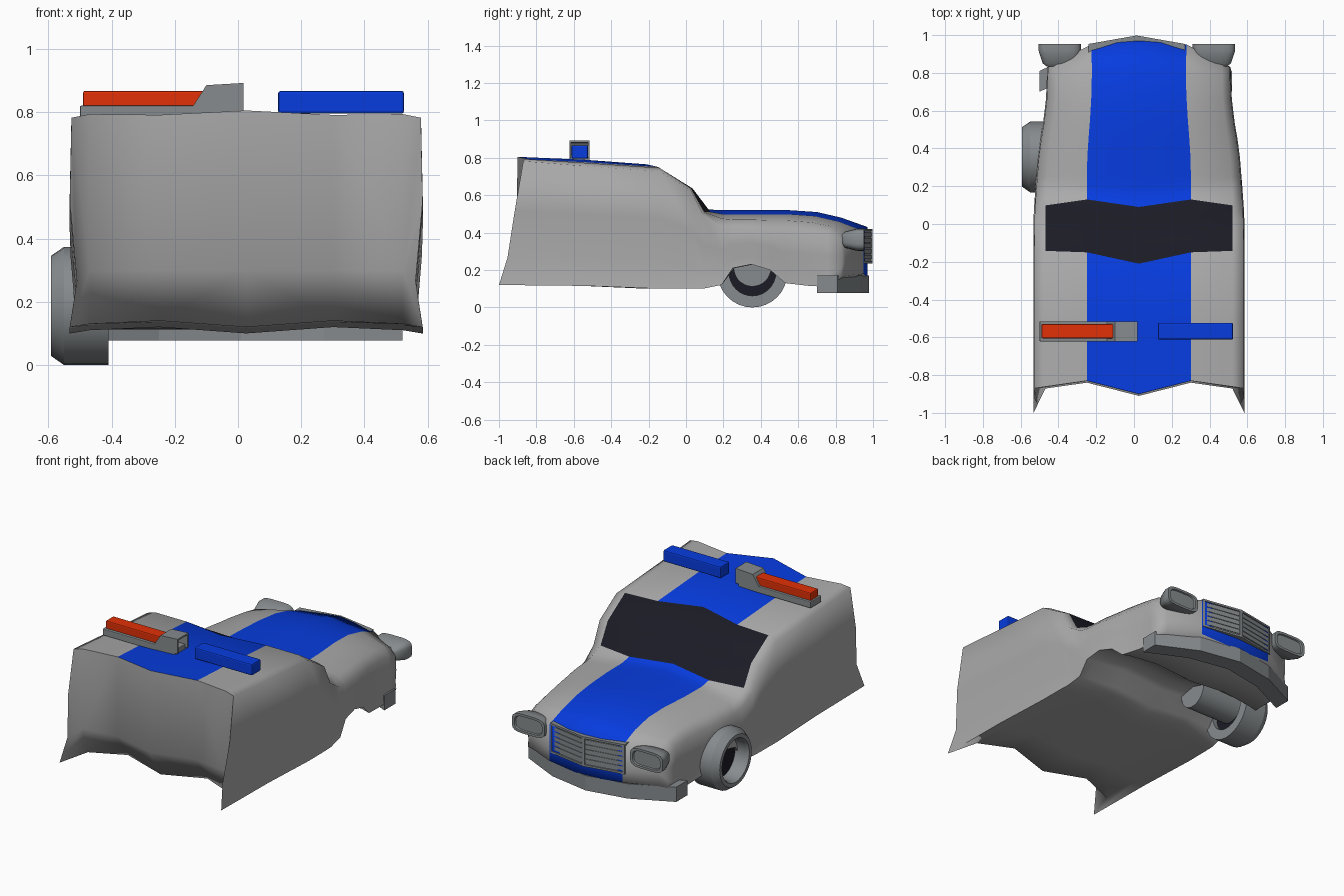
import bpy, bmesh, math

if "Cube" in bpy.data.objects:
    bpy.data.objects.remove(bpy.data.objects["Cube"])

CX = 0.026  # the car sits slightly off centre because of its single wheel


def mat(name, r, g, b):
    m = bpy.data.materials.new(name)
    m.diffuse_color = (r, g, b, 1)
    m.use_nodes = True
    m.node_tree.nodes["Principled BSDF"].inputs["Base Color"].default_value = m.diffuse_color
    return m


GREY = mat("body grey", .40, .40, .40)
BLUE = mat("blue", .002, .045, .74)
GLASS = mat("dark glass", .011, .011, .019)
METAL = mat("metal grey", .24, .26, .27)
RED = mat("red", .76, .03, .002)


def shade(ob, angle):
    bpy.ops.object.select_all(action='DESELECT')
    bpy.context.view_layer.objects.active = ob
    ob.select_set(True)
    bpy.ops.object.shade_smooth_by_angle(angle=math.radians(angle))


def make(name, verts, faces, mats, smooth=None, bevel=0, weld=False, tags=None):
    me = bpy.data.meshes.new(name)
    me.from_pydata([tuple(v) for v in verts], [], faces)
    for m in mats:
        me.materials.append(m)
    if tags:
        for p, t in zip(me.polygons, tags):
            p.material_index = t
    bm = bmesh.new()
    bm.from_mesh(me)
    if weld:
        bmesh.ops.remove_doubles(bm, verts=bm.verts, dist=.0005)
    bmesh.ops.recalc_face_normals(bm, faces=bm.faces)
    bm.to_mesh(me)
    bm.free()
    ob = bpy.data.objects.new(name, me)
    bpy.context.collection.objects.link(ob)
    if bevel:
        b = ob.modifiers.new("bevel", 'BEVEL')
        b.width = bevel
        b.segments = 2
    if smooth:
        shade(ob, smooth)
    return ob


def prism(name, poly, axis, a, b, m, bevel=0):
    """Extrude a 2D polygon along axis 'y' (poly is x,z) or 'z' (poly is x,y)."""
    n = len(poly)
    put = (lambda p, t: (p[0], t, p[1])) if axis == 'y' else (lambda p, t: (p[0], p[1], t))
    v = [put(p, a) for p in poly] + [put(p, b) for p in poly]
    f = [(i, (i + 1) % n, n + (i + 1) % n, n + i) for i in range(n)]
    f += [tuple(range(n)), tuple(range(2 * n - 1, n - 1, -1))]
    return make(name, v, f, [m], bevel=bevel)


def box(name, x0, x1, y0, y1, z0, z1, m, bevel=0):
    return prism(name, [(x0, y0), (x1, y0), (x1, y1), (x0, y1)], 'z', z0, z1, m, bevel)


def loft(name, rings, m, smooth=40, closed=False):
    n, v, f = len(rings[0]), [p for r in rings for p in r], []
    k = len(rings)
    for j in range(k if closed else k - 1):
        a, b = j * n, ((j + 1) % k) * n
        f += [(a + i, a + (i + 1) % n, b + (i + 1) % n, b + i) for i in range(n)]
    if not closed:
        f += [tuple(range(n)), tuple(range((k - 1) * n, k * n))]
    return make(name, v, f, [m], smooth)


# Body: cross-sections (y centre, y stripe, y edge, half width, top z, edge z, bottom z)
S = [(-.90, -.83, -.87, .558, .805, .782, .12),
     (-.55, -.53, -.53, .559, .790, .755, .115),
     (-.21, -.15, -.14, .559, .765, .728, .10),
     (.00, .035, .025, .558, .65, .625, .10),
     (.09, .13, .09, .555, .525, .495, .10),
     (.19, .20, .19, .548, .52, .43, .12),
     (.26, .26, .25, .543, .52, .42, .21),
     (.36, .36, .35, .535, .52, .42, .23),
     (.46, .46, .45, .522, .52, .41, .20),
     (.55, .55, .53, .508, .52, .41, .13),
     (.70, .69, .66, .492, .51, .40, .115),
     (.83, .82, .76, .488, .48, .39, .11),
     (.97, .95, .83, .486, .43, .36, .16)]
NX = 9  # strips per half section: 3 on top, 3 down the side, 3 underneath
verts, faces, tags = [], [], []


def half(s, first):
    yc, ys, ye, w, zt, ze, zb = s
    x1 = min(.275, .51 * w) if zt > .45 else .252
    x2 = min(.495, .9 * w)
    y2 = ys + (ye - ys) * (x2 - x1) / (w - x1)
    low = -1.0 if first else ye            # the rear corners flare backwards
    under = .10 if first else 0
    skirt = .96 if ye < .15 else .99       # the cabin narrows above its flared skirt
    z1 = zt - (.014 if yc < .1 else .022)
    z2 = zt + (ze - zt) * .5
    return [(0, yc, zt), (x1, ys, z1), (x2, y2, z2), (w * .99, ye, ze),
            (w, ye + (low - ye) * .35, ze * .6 + zb * .4),
            (w * skirt, ye + (low - ye) * .65, ze * .22 + zb * .78),
            (w, low, zb), (x2, y2 + under * .5, zb + .01), (x1, ys + under, zb + .02), (0, yc + under, zb)]


for side in (1, -1):
    base = len(verts)
    rings = [half(s, i == 0) for i, s in enumerate(S)]
    for r in rings:
        verts += [(CX + side * x, y, z) for x, y, z in r]
    for j in range(len(S) - 1):
        for i in range(NX):
            a, b = base + j * 10 + i, base + (j + 1) * 10 + i
            faces.append((a, a + 1, b + 1, b))
            tags.append(2 if j in (2, 3) and i < 2 else 1 if i == 0 else 0)
    # rear and front closing walls with a middle row so the rear can tuck under
    for j, mz, tag in ((0, .30, 0), (len(S) - 1, .25, 1)):
        r, o, m = rings[j], base + j * 10, len(verts)
        for i in range(3):
            x, y, z = r[i]
            verts.append((CX + side * x, y - (.01 if j == 0 else 0), mz))
        for i in range(2):
            faces.append((o + i, o + i + 1, m + i + 1, m + i))
            faces.append((m + i, m + i + 1, o + 8 - i, o + 9 - i))
            tags += [tag if i == 0 else 0] * 2
        faces.append((o + 2, o + 3, o + 4, o + 5, m + 2))
        faces.append((m + 2, o + 5, o + 6, o + 7))
        tags += [0, 0]

make("car_body", verts, faces, [GREY, BLUE, GLASS], 88, weld=True, tags=tags)

# Front bumper, bent around the nose
front = [(-.51, .81), (-.26, .93), (0, .978), (.26, .93), (.51, .81)]
poly = [(x + .01, y) for x, y in front] + [(x + .01, y - .11) for x, y in reversed(front)]
prism("bumper", poly, 'z', .078, .17, METAL)


# Grille: two angled halves, each a back plate with frame bars and slats
def slab(name, side, u0, u1, z0, z1, d):
    def pt(u, off):
        return (.014 + side * .256 * u, .998 - .045 * u - off)
    p = [pt(u0, d), pt(u1, d), pt(u1, .05), pt(u0, .05)]
    prism(name, p, 'z', z0, z1, METAL)


for side in (1, -1):
    slab("grille_plate", side, 0, 1, .235, .42, .009)
    for z0, z1 in ((.235, .247), (.408, .42)):
        slab("grille_frame", side, 0, 1, z0, z1, 0)
    for u0, u1 in ((0, .04), (.96, 1)):
        slab("grille_frame", side, u0, u1, .235, .42, 0)
    for k in range(5):
        slab("grille_slat", side, .04, .96, .258 + k * .03, .281 + k * .03, .005)

# Headlights: rounded rectangular bowls with a recessed lens
for side in (1, -1):
    rings = []
    for y, sx, sz in ((.835, .62, .5), (.85, .80, .72), (.90, .95, .94), (.918, 1, 1), (.952, 1, 1),
                      (.952, .84, .76), (.944, .80, .70)):
        ring = []
        for k in range(20):
            t = 2 * math.pi * (k + .5) / 20
            c, s = math.cos(t), math.sin(t)
            ring.append((.015 + side * .408 + .113 * sx * math.copysign(abs(c) ** .5, c), y,
                         .362 + .060 * sz * math.copysign(abs(s) ** .5, s)))
        rings.append(ring)
    loft("headlight", rings, METAL, 35)


# Wheel: tyre ring with a dark hub, closed inner side and an axle tube
def circle(x, r, zc=.187, n=32):
    return [(x, .355 + r * math.cos(2 * math.pi * k / n), zc + r * math.sin(2 * math.pi * k / n)) for k in range(n)]


loft("tyre", [circle(-.41, .187), circle(-.55, .187), circle(-.592, .158), circle(-.592, .135),
              circle(-.57, .125), circle(-.41, .125)], METAL, 30, closed=True)
loft("wheel_hub", [circle(-.50, .128), circle(-.44, .128)], GLASS)
loft("axle_tube", [circle(-.445, .10, .212), circle(-.15, .10, .212)], METAL)

# Roof lights: red bar on a grey base with an open grey end cap, and a blue bar
box("light_base", -.50, .0, -.622, -.515, .78, .82, METAL, .004)
box("red_light", -.49, -.105, -.605, -.53, .815, .867, RED, .006)
ramp = [(-.145, .815), (-.10, .885), (.018, .892), (.018, .80), (-.145, .80)]
for y in (-.622, -.523):
    prism("end_cap_side", ramp, 'y', y, y + .008, METAL)
prism("end_cap_top", [(-.145, .815), (-.10, .885), (.018, .892), (.018, .882), (-.095, .876), (-.135, .815)],
      'y', -.622, -.515, METAL)
box("blue_light", .127, .525, -.612, -.523, .795, .867, BLUE, .008)
